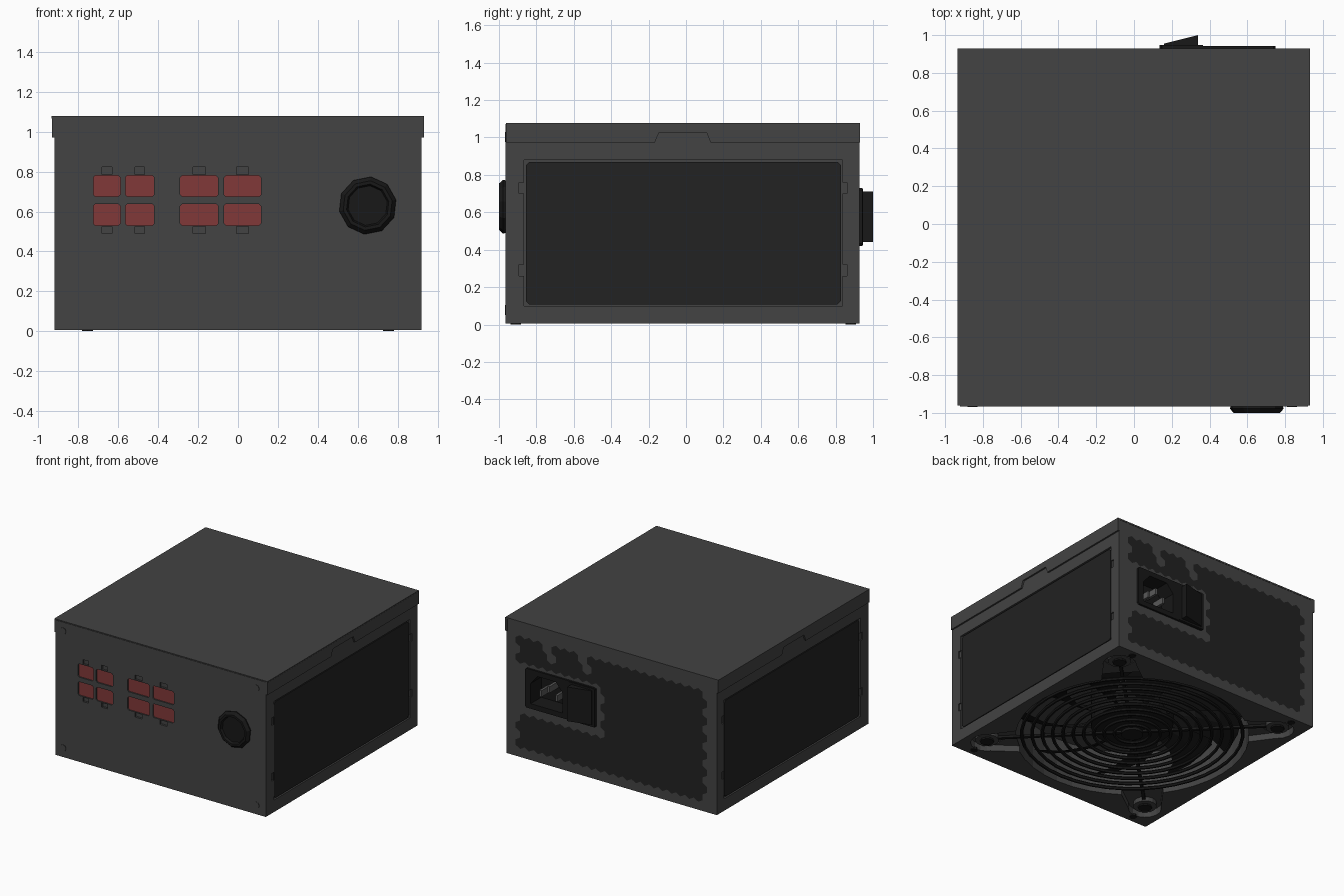
import bpy, bmesh, math
from math import sin, cos, pi

if "Cube" in bpy.data.objects:
    bpy.data.objects.remove(bpy.data.objects["Cube"])


def material(name, r, g, b):
    m = bpy.data.materials.new(name)
    m.diffuse_color = (r, g, b, 1)
    m.use_nodes = True
    m.node_tree.nodes["Principled BSDF"].inputs["Base Color"].default_value = m.diffuse_color
    return m


GREY = material("case grey", 0.056, 0.056, 0.056)
DARK = material("vent dark grey", 0.016, 0.016, 0.016)
BLACK = material("plastic black", 0.009, 0.009, 0.009)
RED = material("connector red", 0.22, 0.04, 0.04)
METAL = material("pin metal", 0.1, 0.1, 0.1)


def finish(name, bm, mat, fix=True):
    if fix:
        bmesh.ops.recalc_face_normals(bm, faces=bm.faces)
    me = bpy.data.meshes.new(name)
    bm.to_mesh(me)
    bm.free()
    if mat:
        me.materials.append(mat)
    ob = bpy.data.objects.new(name, me)
    bpy.context.collection.objects.link(ob)
    return ob


def prism(name, pts, axis, a, b, mat=None):
    """Extrude a 2D outline along an axis from a to b."""
    put = {"X": lambda p, t: (t, p[0], p[1]),
           "Y": lambda p, t: (p[0], t, p[1]),
           "Z": lambda p, t: (p[0], p[1], t)}[axis]
    bm = bmesh.new()
    lo = [bm.verts.new(put(p, a)) for p in pts]
    hi = [bm.verts.new(put(p, b)) for p in pts]
    bm.faces.new(lo)
    bm.faces.new(hi)
    n = len(pts)
    for i in range(n):
        j = (i + 1) % n
        bm.faces.new((lo[i], lo[j], hi[j], hi[i]))
    return finish(name, bm, mat)


def rect(x0, x1, y0, y1, c=0.0):
    if not c:
        return [(x0, y0), (x1, y0), (x1, y1), (x0, y1)]
    return [(x0 + c, y0), (x1 - c, y0), (x1, y0 + c), (x1, y1 - c),
            (x1 - c, y1), (x0 + c, y1), (x0, y1 - c), (x0, y0 + c)]


def ring(cx, cy, r, n, turn=0.0):
    return [(cx + r * cos(2 * pi * i / n + turn), cy + r * sin(2 * pi * i / n + turn)) for i in range(n)]


def cut(ob, cutter):
    mod = ob.modifiers.new("cut", "BOOLEAN")
    mod.operation, mod.solver, mod.object = "DIFFERENCE", "EXACT", cutter
    bpy.context.view_layer.objects.active = ob
    bpy.ops.object.modifier_apply(modifier=mod.name)
    bpy.data.objects.remove(cutter)


# Case body
CY = -0.02
body = prism("case_body", rect(-0.92, 0.92, -0.966, 0.928), "Z", 0.005, 1.072, GREY)

# Fan well and the four corner ears
cut(body, prism("cutter", ring(0, CY, 0.85, 40), "Z", -0.1, 0.36))
EARS = [(sx * 0.75, CY + sy * 0.75, math.atan2(sy, sx)) for sx in (-1, 1) for sy in (-1, 1)]
for x, y, a in EARS:
    cut(body, prism("cutter", ring(x, y, 0.12, 16, 0.1), "Z", -0.1, 0.06))
    u, v = (cos(a), sin(a)), (-sin(a), cos(a))
    slot = [(x + u[0] * s + v[0] * w, y + u[1] * s + v[1] * w)
            for s, w in ((0, -0.115), (0, 0.115), (-0.28, 0.16), (-0.28, -0.16))]
    cut(body, prism("cutter", slot, "Z", -0.1, 0.055))
    prism("ear_washer", ring(x, y, 0.085, 16), "Z", 0.025, 0.07, GREY)
    prism("ear_screw", ring(x, y, 0.05, 10), "Z", 0.012, 0.05, BLACK)
for x in (-0.755, 0.755):
    for y in (-0.91, 0.88):
        prism("foot", ring(x, y, 0.028, 8), "Z", 0, 0.02, BLACK)

# Side panels: shallow recess with latch notches and a dark plate
for s in (-1, 1):
    cut(body, prism("cutter", rect(-0.866, 0.837, 0.10, 0.88), "X", s * 0.905, s * 1.0))
    for y0, y1 in ((-0.893, -0.86), (0.83, 0.862)):
        for z in (0.26, 0.70):
            cut(body, prism("cutter", rect(y0, y1, z, z + 0.06), "X", s * 0.91, s * 1.0))
    prism("side_panel", rect(-0.856, 0.828, 0.108, 0.87, 0.018), "X", s * 0.89, s * 0.916, DARK)

# Front cable connectors in recessed openings with clip notches
for x0, x1, cw in ((-0.725, -0.59, 0.025), (-0.565, -0.42, 0.025), (-0.29, -0.10, 0.031), (-0.07, 0.115, 0.031)):
    xm = (x0 + x1) / 2
    for z0, z1, c0, c1 in ((0.675, 0.78, 0.785, 0.822), (0.53, 0.638, 0.49, 0.525)):
        cut(body, prism("cutter", rect(x0, x1, z0, z1, 0.01), "Y", -1.1, -0.945))
        cut(body, prism("cutter", rect(xm - cw, xm + cw, c0, c1), "Y", -1.1, -0.95))
        prism("cable_connector", rect(x0, x1, z0, z1, 0.01), "Y", -0.956, -0.94, RED)

# Front corner screws
for x in (-0.855, 0.837):
    for z in (0.077, 1.003):
        prism("front_screw", ring(x, z, 0.027, 8), "Y", -0.969, -0.95, GREY)

# Cable grommet: low-poly turned ring with a sunken centre
bm = bmesh.new()
rows = []
for r, y in ((0.14, -0.96), (0.145, -0.978), (0.125, -1.0), (0.108, -1.0), (0.1, -0.982)):
    rows.append([bm.verts.new((px, y, pz)) for px, pz in ring(0.65, 0.63, r, 10, 0.2)])
for a, b in zip(rows, rows[1:]):
    for i in range(10):
        bm.faces.new((a[i], a[(i + 1) % 10], b[(i + 1) % 10], b[i]))
bm.faces.new(rows[0])
bm.faces.new(rows[-1])
finish("cable_grommet", bm, BLACK)

# Lid: top sheet and side skirts with a notch
prism("lid_top", rect(-0.935, 0.932, -0.962, 0.93), "Z", 1.066, 1.078, GREY)
skirt = [(-0.962, 1.07), (-0.962, 0.972), (-0.167, 0.972), (-0.145, 1.025),
         (0.11, 1.025), (0.132, 0.972), (0.93, 0.972), (0.93, 1.07)]
for s in (-1, 1):
    prism("lid_skirt", skirt, "X", s * 0.915, s * 0.933, GREY)

# Rear honeycomb vent: merged hexagons leaving room for the power inlet
bm = bmesh.new()
R = 0.045
W = R * math.sqrt(3)
for j in range(13):
    for i in range(21):
        x = 0.80 - W * i - (W / 2 if j % 2 else 0)
        z = 0.115 + 1.5 * R * j
        if (x > 0.06 and 0.37 < z < 0.78) or (j >= 11 and x > 0.2 and i % 4 == 3):
            continue
        hexa = [bm.verts.new((px, 0.931, pz)) for px, pz in ring(x, z, R, 6, pi / 6)]
        bm.faces.new(hexa[::-1])
bmesh.ops.remove_doubles(bm, verts=bm.verts, dist=0.001)
finish("rear_vent", bm, DARK, fix=False)

# Power inlet block with pocket and pins
cut(body, prism("cutter", rect(0.145, 0.74, 0.43, 0.72), "Y", 0.78, 1.1))
inlet = prism("power_inlet", rect(0.135, 0.75, 0.42, 0.73, 0.012), "Y", 0.785, 0.943, BLACK)
pocket = [(0.42, 0.46), (0.70, 0.46), (0.70, 0.62), (0.64, 0.69), (0.48, 0.69), (0.42, 0.62)]
cut(inlet, prism("cutter", pocket, "Y", 0.81, 1.1))
for x, z in ((0.49, 0.55), (0.56, 0.6), (0.63, 0.55)):
    prism("inlet_pin", rect(x - 0.01, x + 0.01, z - 0.025, z + 0.025), "Y", 0.80, 0.92, METAL)

# Rocker switch
prism("switch_frame", rect(0.136, 0.366, 0.425, 0.725), "Y", 0.92, 0.947, BLACK)
prism("rocker_switch", [(0.16, 0.93), (0.34, 0.93), (0.34, 1.0), (0.16, 0.955)], "Z", 0.44, 0.71, BLACK)

# Fan hub and swept blades
prism("fan_hub", ring(0, CY, 0.3, 24), "Z", 0.09, 0.36, BLACK)
bm = bmesh.new()
for k in range(9):
    a0 = 2 * pi * k / 9
    strip = []
    for r, sweep in ((0.28, 0), (0.46, 0.1), (0.64, 0.24), (0.81, 0.42)):
        pair = []
        for da, z in ((0, 0.26), (0.25, 0.17), (0.5, 0.11)):
            t = a0 + sweep + da
            pair.append(bm.verts.new((r * cos(t), CY + r * sin(t), z)))
        strip.append(pair)
    for p, q in zip(strip, strip[1:]):
        for m in range(2):
            bm.faces.new((p[m], p[m + 1], q[m + 1], q[m]))
finish("fan_blades", bm, BLACK)

# Wire grille: concentric rings, centre disc and four spokes to the ears
for k in range(10):
    bpy.ops.mesh.primitive_torus_add(major_radius=0.13 + 0.075 * k, minor_radius=0.013, major_segments=40,
                                     minor_segments=6, location=(0, CY, 0.03))
    ob = bpy.context.object
    ob.name = "grille_ring"
    ob.data.materials.append(BLACK)
    bpy.ops.object.shade_smooth_by_angle()
prism("grille_centre", ring(0, CY, 0.08, 20), "Z", 0.018, 0.04, BLACK)
for x, y, a in EARS:
    w = 0.012
    ux, uy = cos(a), sin(a)
    prism("grille_spoke", [(r * ux - s * uy, CY + r * uy + s * ux)
                           for r, s in ((0.05, -w), (0.98, -w), (0.98, w), (0.05, w))], "Z", 0.035, 0.053, BLACK)
